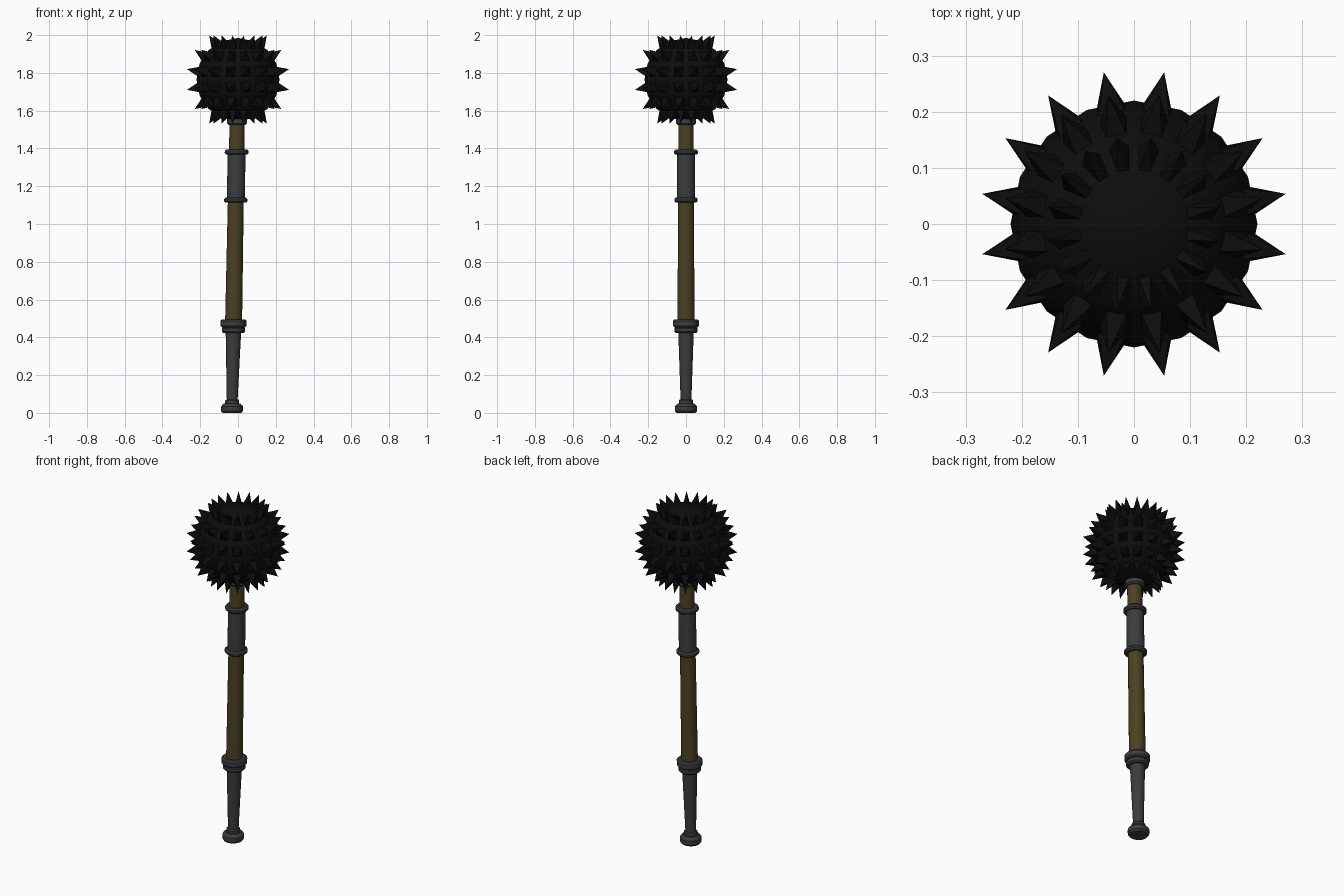
import bpy, bmesh, math
from mathutils import Vector

if "Cube" in bpy.data.objects:
    bpy.data.objects.remove(bpy.data.objects["Cube"])


def material(name, rgb):
    m = bpy.data.materials.new(name)
    m.diffuse_color = (*rgb, 1)
    m.use_nodes = True
    m.node_tree.nodes["Principled BSDF"].inputs["Base Color"].default_value = m.diffuse_color
    return m


black = material("black iron", (0.004, 0.004, 0.004))
steel = material("dark grey steel", (0.044, 0.046, 0.048))
wood = material("dark brown wood", (0.07, 0.053, 0.015))

HEAD_Z, HEAD_R, TIP_R = 1.765, 0.22, 0.281
TILT, FOOT_X = 0.018, -0.032          # the handle leans slightly in x


def finish(bm, name, mat, angle):
    bmesh.ops.recalc_face_normals(bm, faces=bm.faces)
    me = bpy.data.meshes.new(name)
    bm.to_mesh(me)
    bm.free()
    ob = bpy.data.objects.new(name, me)
    me.materials.append(mat)
    bpy.context.collection.objects.link(ob)
    bpy.ops.object.select_all(action='DESELECT')
    ob.select_set(True)
    bpy.context.view_layer.objects.active = ob
    bpy.ops.object.shade_smooth_by_angle(angle=math.radians(angle))
    return ob


def lathe(name, profile, mat, sides=24):
    """Capped turned part from (radius, height) points along the leaning axis."""
    bm = bmesh.new()
    rings = []
    for r, z in profile:
        rings.append([bm.verts.new((FOOT_X + TILT * z + r * math.cos(a), r * math.sin(a), z))
                      for a in (2 * math.pi * i / sides for i in range(sides))])
    for lo, hi in zip(rings, rings[1:]):
        for i in range(sides):
            j = (i + 1) % sides
            bm.faces.new((lo[i], lo[j], hi[j], hi[i]))
    bm.faces.new(rings[0])
    bm.faces.new(rings[-1])
    return finish(bm, name, mat, 30)


def ring(name, r, z0, z1, mat=steel, bevel=0.008):
    return lathe(name, [(r - bevel, z0), (r, z0 + bevel), (r, z1 - bevel), (r - bevel, z1)], mat)


# Spiked head: every quad of the ball is inset and drawn out to a point
bm = bmesh.new()
bmesh.ops.create_uvsphere(bm, u_segments=16, v_segments=8, radius=HEAD_R)
for f in [f for f in bm.faces if len(f.verts) == 4]:
    c = f.calc_center_median()
    elev = math.asin(c.normalized().z)
    elev = math.copysign(math.radians(22.5 * (int(abs(math.degrees(elev)) // 22.5) + 0.5)), elev)
    az = math.atan2(c.y, c.x)
    tip_dir = Vector((math.cos(elev) * math.cos(az), math.cos(elev) * math.sin(az), math.sin(elev)))
    outer = list(f.verts)
    inner = [bm.verts.new(c + (v.co - c) * 0.6) for v in outer]
    tip = bm.verts.new(tip_dir * TIP_R)
    bm.faces.remove(f)
    for i in range(4):
        j = (i + 1) % 4
        bm.faces.new((outer[i], outer[j], inner[j], inner[i]))
        bm.faces.new((inner[i], inner[j], tip))
bmesh.ops.translate(bm, verts=bm.verts, vec=(0, 0, HEAD_Z))
finish(bm, "spiked_head", black, 30)

# Wooden shaft
lathe("shaft", [(0.045, 0.47), (0.040, 1.58)], wood)

# Collar under the head
ring("head_collar", 0.053, 1.525, 1.575)

# Upper sleeve with its two rings
lathe("upper_sleeve", [(0.048, 1.125), (0.047, 1.38)], steel)
ring("sleeve_lower_ring", 0.062, 1.113, 1.14)
ring("sleeve_upper_ring", 0.063, 1.367, 1.395)

# Grip with guard rings
ring("guard_ring", 0.069, 0.453, 0.495)
ring("guard_lower_ring", 0.061, 0.422, 0.455)
lathe("grip", [(0.028, 0.05), (0.041, 0.43)], steel)

# Pommel
ring("pommel_neck", 0.037, 0.045, 0.072, bevel=0.006)
lathe("pommel", [(0.05, 0.0), (0.058, 0.01), (0.058, 0.034), (0.044, 0.05)], steel)
